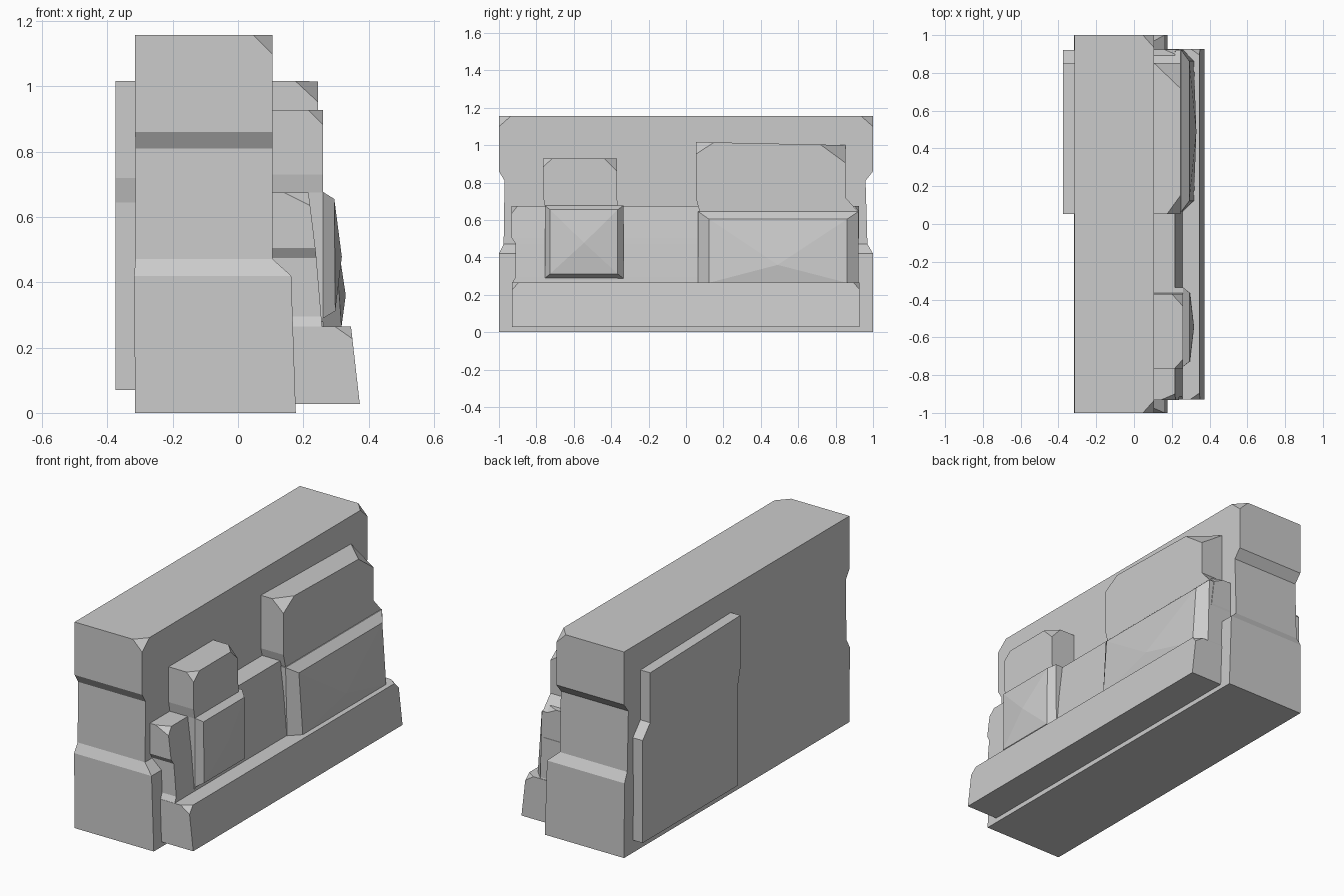
import bpy, bmesh
from mathutils import Vector

if "Cube" in bpy.data.objects:
    bpy.data.objects.remove(bpy.data.objects["Cube"])


def loft(name, rings, cuts=(), apex=None):
    """Join four-point rings into a solid, optionally with a pointed end and cut corners."""
    bm = bmesh.new()
    vs = [[bm.verts.new(p) for p in r] for r in rings]
    bm.faces.new(vs[0])
    for a, b in zip(vs, vs[1:]):
        for i in range(4):
            j = (i + 1) % 4
            bm.faces.new((a[i], a[j], b[j], b[i]))
    if apex:
        tip = bm.verts.new(apex)
        for i in range(4):
            bm.faces.new((vs[-1][i], vs[-1][(i + 1) % 4], tip))
    else:
        bm.faces.new(vs[-1])
    # each cut: corner position and signed distances along x, y, z
    for corner, size in cuts:
        c = Vector(corner)
        n = Vector([-1 / s for s in size])
        p = c + Vector((size[0], 0, 0))
        geom = bm.verts[:] + bm.edges[:] + bm.faces[:]
        res = bmesh.ops.bisect_plane(bm, geom=geom, dist=1e-5, plane_co=p,
                                     plane_no=n, clear_outer=True)
        edges = [e for e in res['geom_cut'] if isinstance(e, bmesh.types.BMEdge)]
        bmesh.ops.holes_fill(bm, edges=edges)
    bmesh.ops.recalc_face_normals(bm, faces=bm.faces[:])
    me = bpy.data.meshes.new(name)
    bm.to_mesh(me)
    bm.free()
    ob = bpy.data.objects.new(name, me)
    bpy.context.collection.objects.link(ob)
    return ob


def flat(z, x0, x1, y0, y1):
    return [(x0, y0, z), (x1, y0, z), (x1, y1, z), (x0, y1, z)]


def face(y0, y1, z0, z1, xb, xt):
    return [(xb, y0, z0), (xb, y1, z0), (xt, y1, z1), (xt, y0, z1)]


# Main wall with stepped foot and recessed bands on its ends
loft("wall", [
    flat(0, -.315, .177, -1, 1),
    flat(.42, -.318, .163, -1, 1),
    flat(.472, -.314, .105, -.975, .97),
    flat(.81, -.314, .105, -.97, .96),
    flat(.86, -.315, .105, -1, 1),
    flat(1.157, -.315, .105, -1, 1)],
    [((.105, s, 1.157), (-.058, -s * .065, -.058)) for s in (-1, 1)])

# Long foot stone along the front
loft("foot_stone", [
    flat(.027, .05, .373, -.93, .927),
    flat(.265, .05, .346, -.93, .927)],
    [((.346, s * .93, .265), (-.05, -s * .035, -.035)) for s in (-1, 1)])

# Middle course standing on the foot stone
loft("middle_course", [
    flat(.2, .05, .262, -.93, .925),
    flat(.262, .05, .257, -.93, .925),
    flat(.295, .05, .255, -.912, .915),
    flat(.475, .05, .24, -.912, .915),
    flat(.505, .05, .237, -.932, .925),
    flat(.675, .05, .216, -.932, .925)],
    [((.216, s * .93, .675), (-.07, -s * .03, -.035)) for s in (-1, 1)])

# Small upright block
loft("small_upright", [
    flat(.28, .05, .26, -.755, -.365),
    flat(.675, .05, .26, -.755, -.365),
    flat(.73, .05, .26, -.765, -.37),
    flat(.928, .05, .26, -.765, -.37)],
    [((.26, -.765, .928), (-.045, .05, -.045)),
     ((.26, -.37, .922), (-.055, -.06, -.06))])

# Large plate that passes through the wall and shows at the back
loft("large_plate", [
    flat(.07, -.375, .2, .072, .92),
    flat(.645, -.375, .245, .072, .92),
    flat(.72, -.375, .245, .053, .853),
    [(-.375, .053, 1.017), (.245, .053, 1.017), (.245, .853, 1.0), (-.375, .853, 1.0)]],
    [((.245, .053, 1.017), (-.07, .1, -.065)),
     ((.245, .853, 1.0), (-.14, -.13, -.095))])

# Bulging facing blocks with bevelled rims
loft("small_facing", [
    face(-.755, -.335, .288, .677, .1, .1),
    face(-.755, -.335, .288, .677, .258, .26),
    face(-.727, -.365, .312, .655, .298, .295)],
    apex=(.318, -.545, .478))
loft("large_facing", [
    face(.065, .922, .262, .645, .1, .1),
    face(.065, .922, .262, .645, .26, .25),
    face(.122, .862, .264, .605, .317, .293)],
    apex=(.33, .49, .36))
